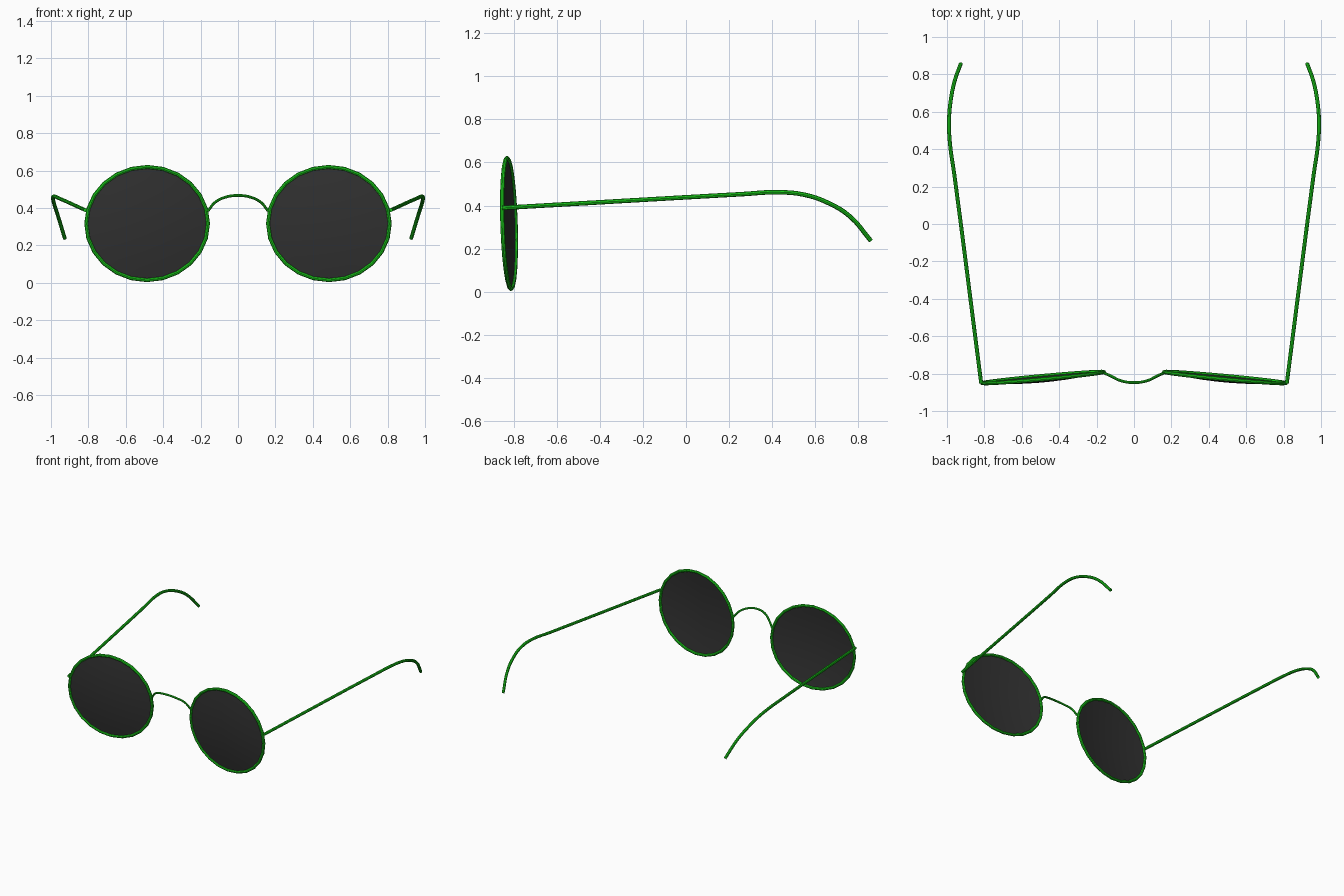
import bpy, bmesh, math
from mathutils import Matrix, Vector

if "Cube" in bpy.data.objects:
    bpy.data.objects.remove(bpy.data.objects["Cube"])


def material(name, color):
    m = bpy.data.materials.new(name)
    m.diffuse_color = color
    m.use_nodes = True
    m.node_tree.nodes["Principled BSDF"].inputs["Base Color"].default_value = m.diffuse_color
    return m


GREEN = material("green_metal", (0.01, 0.6, 0.01, 1))
DARK = material("dark_glass", (0.03, 0.03, 0.03, 1))

# Placement of the right lens: slight wrap and forward tilt
PLACE = (Matrix.Translation((0.486, -0.821, 0.317))
         @ Matrix.Rotation(-0.092, 4, 'Z') @ Matrix.Rotation(0.03, 4, 'X'))
RX, RZ, SIDES = 0.327, 0.303, 24


def finish(obj, mat, mirror):
    obj.data.materials.append(mat)
    bpy.ops.object.select_all(action='DESELECT')
    obj.select_set(True)
    bpy.context.view_layer.objects.active = obj
    if obj.type == 'CURVE':
        bpy.ops.object.convert(target='MESH')
        obj = bpy.context.object
    bpy.ops.object.shade_smooth_by_angle(angle=math.radians(35))
    if mirror:
        obj.modifiers.new("Mirror", 'MIRROR').use_mirror_merge = False
    return obj


def wire(name, points, radius, mirror=False, cyclic=False, smooth=False):
    """Round wire through points, as a polyline or a smooth curve."""
    cu = bpy.data.curves.new(name, 'CURVE')
    cu.dimensions = '3D'
    cu.bevel_depth = radius
    cu.bevel_resolution = 2
    cu.use_fill_caps = not cyclic
    cu.resolution_u = 4
    if smooth:
        sp = cu.splines.new('BEZIER')
        sp.bezier_points.add(len(points) - 1)
        for bp, p in zip(sp.bezier_points, points):
            bp.co = p
            bp.handle_left_type = bp.handle_right_type = 'AUTO'
    else:
        sp = cu.splines.new('POLY')
        sp.points.add(len(points) - 1)
        for sp_p, p in zip(sp.points, points):
            sp_p.co = (*p, 1)
    sp.use_cyclic_u = cyclic
    obj = bpy.data.objects.new(name, cu)
    bpy.context.collection.objects.link(obj)
    return finish(obj, GREEN, mirror)


def ring(f, y):
    return [PLACE @ Vector((RX * f * math.cos(a), y, RZ * f * math.sin(a)))
            for a in (2 * math.pi * i / SIDES for i in range(SIDES))]


# Lenses: shallow domes bulging forward
bm = bmesh.new()
rings = [[bm.verts.new(p) for p in ring(f, -0.025 * (1 - f * f))]
         for f in (1, 0.8, 0.6, 0.4, 0.2)]
for a, b in zip(rings, rings[1:]):
    for i in range(SIDES):
        j = (i + 1) % SIDES
        bm.faces.new((a[i], a[j], b[j], b[i]))
tip = bm.verts.new(PLACE @ Vector((0, -0.025, 0)))
for i in range(SIDES):
    bm.faces.new((rings[-1][i], rings[-1][(i + 1) % SIDES], tip))
me = bpy.data.meshes.new("lenses")
bm.to_mesh(me)
bm.free()
lens = bpy.data.objects.new("lenses", me)
bpy.context.collection.objects.link(lens)
finish(lens, DARK, True)

# Rims
wire("rims", ring(1, 0), 0.0105, mirror=True, cyclic=True)

# Nose bridge
half = [(0.16, -0.797, 0.385), (0.125, -0.812, 0.428), (0.07, -0.838, 0.457)]
wire("nose_bridge", [(-x, y, z) for x, y, z in half] + [(0, -0.848, 0.467)]
     + half[::-1], 0.0075, smooth=True)

# Temples with curved ear hooks
wire("temples", [(0.817, -0.852, 0.389), (0.96, 0.26, 0.453), (0.984, 0.43, 0.462),
                 (0.989, 0.55, 0.450), (0.980, 0.66, 0.412), (0.960, 0.76, 0.350),
                 (0.926, 0.857, 0.237)], 0.0105, mirror=True, smooth=True)
